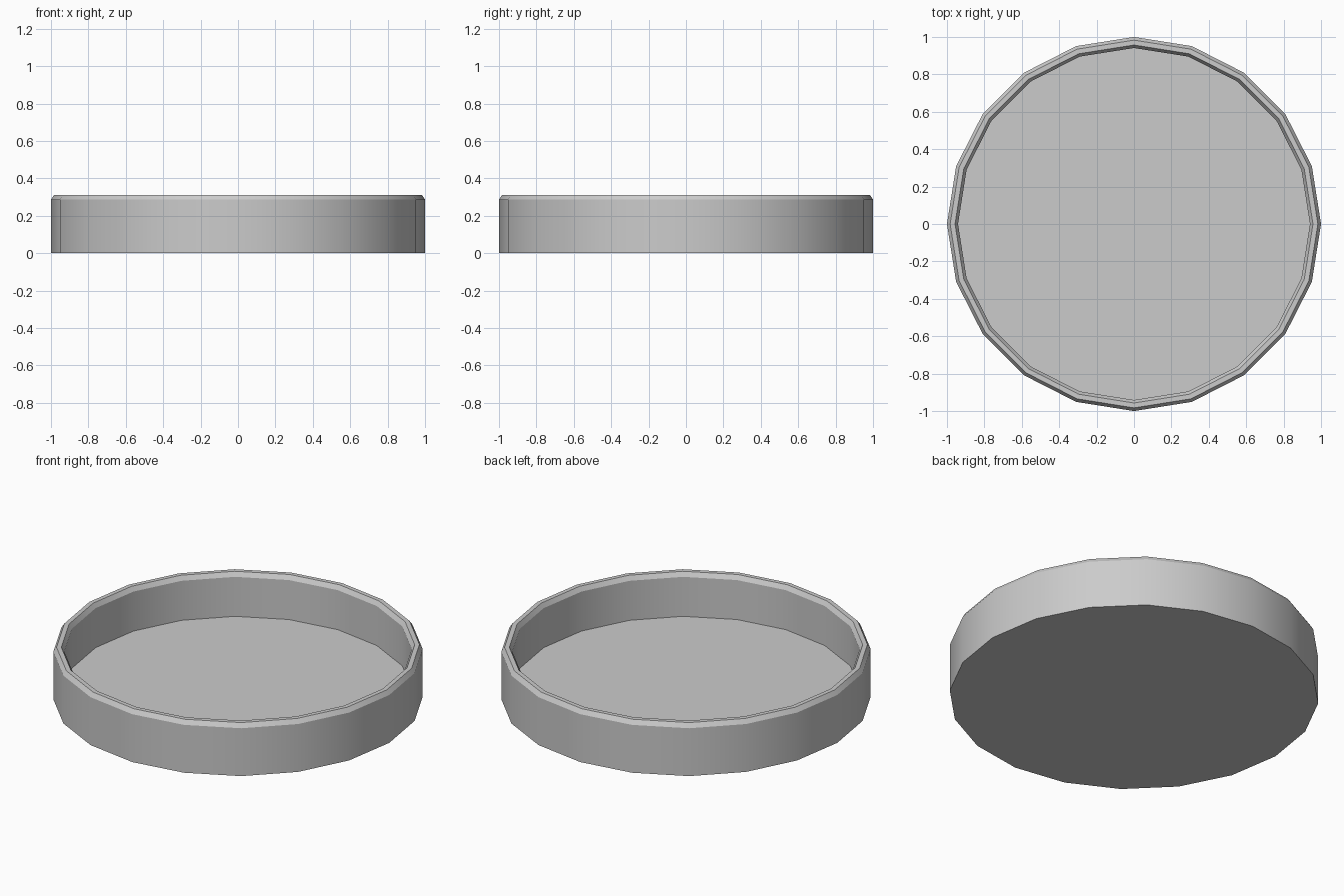
import bpy, bmesh
from math import cos, sin, tau

if "Cube" in bpy.data.objects:
    bpy.data.objects.remove(bpy.data.objects["Cube"])

SIDES = 20
# (radius, height) from the underside, over the chamfered rim, to the tray floor
PROFILE = [(1.0, 0.0), (1.0, 0.286), (0.983, 0.312),
           (0.957, 0.312), (0.941, 0.286), (0.941, 0.05)]

bm = bmesh.new()
rings = [[bm.verts.new((r * cos(tau * i / SIDES), r * sin(tau * i / SIDES), z))
          for i in range(SIDES)] for r, z in PROFILE]

# Walls and rim
for low, high in zip(rings, rings[1:]):
    for i in range(SIDES):
        j = (i + 1) % SIDES
        bm.faces.new((low[i], low[j], high[j], high[i]))

# Underside and inner floor
bm.faces.new(rings[0][::-1])
bm.faces.new(rings[-1])

mesh = bpy.data.meshes.new("round_tray")
bm.to_mesh(mesh)
bm.free()
tray = bpy.data.objects.new("round_tray", mesh)
bpy.context.collection.objects.link(tray)

# Smooth around the wall, crisp at the chamfers
bpy.context.view_layer.objects.active = tray
tray.select_set(True)
bpy.ops.object.shade_smooth_by_angle(angle=0.4)
